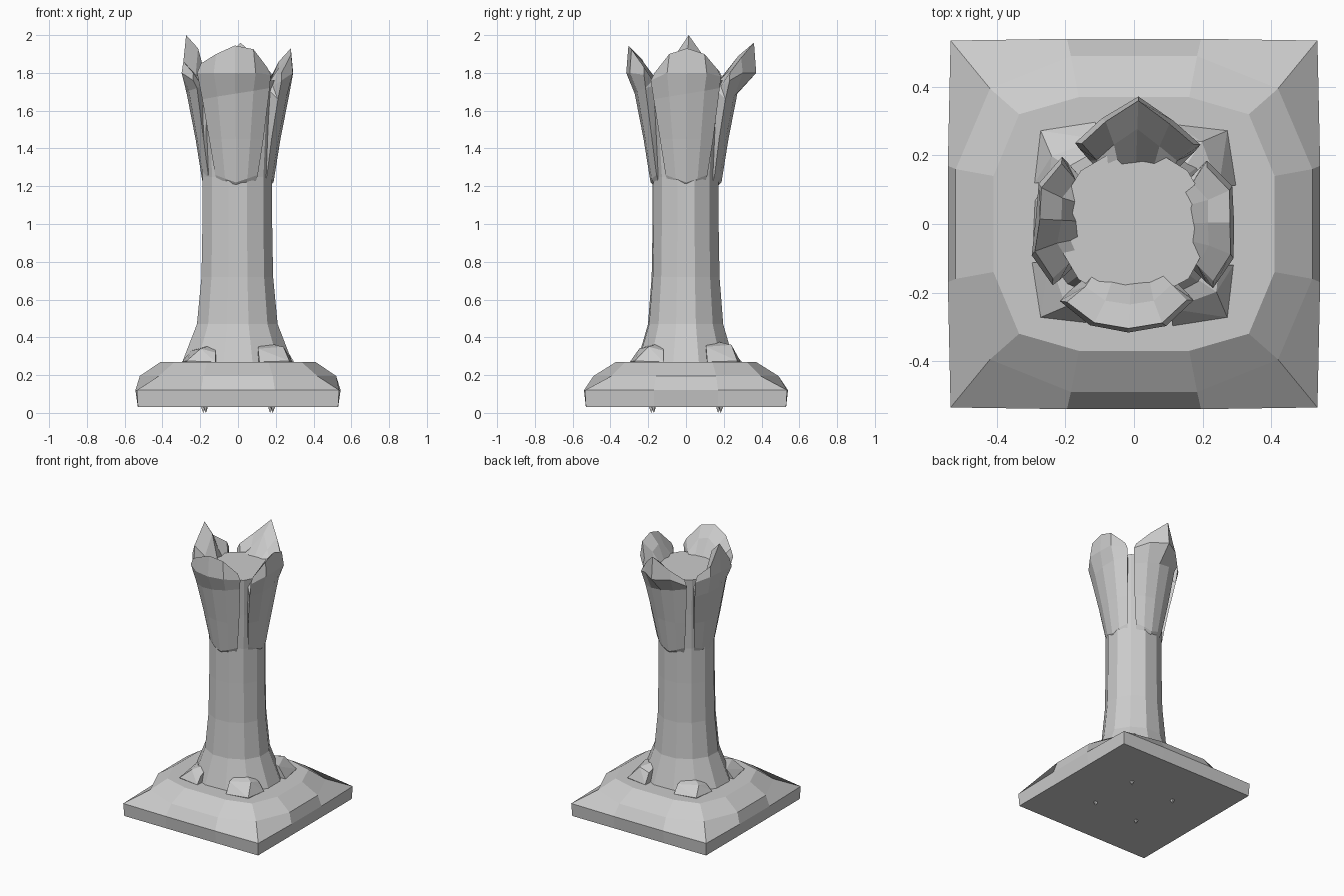
import bpy, bmesh, math, random
from mathutils import Vector

if "Cube" in bpy.data.objects:
    bpy.data.objects.remove(bpy.data.objects["Cube"])
random.seed(4)

def make(name, verts, faces):
    me = bpy.data.meshes.new(name)
    bm = bmesh.new()
    vs = [bm.verts.new(v) for v in verts]
    for f in faces:
        bm.faces.new([vs[i] for i in f])
    bmesh.ops.recalc_face_normals(bm, faces=bm.faces)
    bm.to_mesh(me)
    bm.free()
    ob = bpy.data.objects.new(name, me)
    bpy.context.collection.objects.link(ob)
    return ob

def loft(name, rings):
    """Closed rings of equal length, capped at both ends."""
    n = len(rings[0])
    verts = [p for r in rings for p in r]
    faces = [(k*n+i, k*n+(i+1) % n, (k+1)*n+(i+1) % n, (k+1)*n+i)
             for k in range(len(rings)-1) for i in range(n)]
    faces += [tuple(range(n)), tuple(range((len(rings)-1)*n, len(rings)*n))]
    return make(name, verts, faces)

# Plinth: square at the ground, rounding off to an uneven twelve-sided top
def plinth_ring(z, hx, hy, cx, cy, m):
    ring = []
    for sx, sy in ((1, -1), (1, 1), (-1, 1), (-1, -1)):
        corner = (sx*cx, sy*cy, z)
        side_x = (sx*hx, sy*m, z)
        side_y = (sx*m*1.15, sy*hy, z)
        ring += [side_y, corner, side_x] if sx*sy < 0 else [side_x, corner, side_y]
    return ring

loft("plinth", [
    plinth_ring(0.03, .53, .53, .53, .53, .17),
    plinth_ring(0.12, .543, .54, .535, .535, .17),
    plinth_ring(0.195, .52, .49, .42, .395, .16),
    plinth_ring(0.27, .41, .37, .335, .32, .14)])

# Trunk: twelve slightly irregular facets, flared at the foot
N = 12
wob = [random.uniform(-.006, .006) for _ in range(N)]
rings = []
for z, rx, ry in ((.2, .325, .29), (.27, .30, .265), (.47, .22, .205), (.72, .195, .185),
                  (1.0, .19, .18), (1.25, .19, .18), (1.5, .205, .20), (1.76, .225, .225)):
    rings.append([((rx+wob[i])*math.cos(math.tau*(i+.5)/N),
                   (ry+wob[i])*math.sin(math.tau*(i+.5)/N), z) for i in range(N)])
loft("trunk", rings)

# Petals: thick splayed splinters with jagged rims, split by narrow slits
def petal(name, angle, tops, radii, half):
    us = [-1, -.5, 0, .5, 1]
    def row(pairs, k):
        return [Vector((r*math.cos(a), r*math.sin(a), z)) for (r, z), a in
                zip(pairs, [math.radians(angle+u*half*k) for u in us])]
    rows = [row([(.165, 1.2)]*5, .85),
            row([(.188, 1.22 + .04*abs(u)) for u in us], .9),
            row([(.225, 1.45)]*5, .97),
            row([(.272, 1.69 + .03*u) for u in us], 1),
            row([(r+.012, min(1.8, t-.04)) for r, t in zip(radii, tops)], 1),
            row(list(zip(radii, tops)), .92),
            row([(r*.77, t-.07) for r, t in zip(radii, tops)], .85),
            row([(.165, 1.74)]*5, .9)]
    n, m = 5, len(rows)
    verts = [p for r in rows for p in r]
    faces = [(k*n+i, k*n+i+1, ((k+1) % m)*n+i+1, ((k+1) % m)*n+i)
             for k in range(m) for i in range(n-1)]
    faces += [tuple(k*n for k in range(m)), tuple(k*n+n-1 for k in range(m))]
    ob = make(name, verts, faces)
    bm = bmesh.new()
    bm.from_mesh(ob.data)
    bmesh.ops.triangulate(bm, faces=[f for f in bm.faces if len(f.verts) > 4])
    bm.to_mesh(ob.data)
    bm.free()

petal("front_petal", -93, [1.85, 1.90, 1.945, 1.925, 1.83], [.30, .31, .305, .30, .27], 41)
petal("right_petal", 1, [1.80, 1.90, 1.93, 1.90, 1.82], [.285, .295, .28, .295, .27], 40)
petal("back_petal", 88, [1.80, 1.88, 1.96, 1.86, 1.79], [.29, .31, .36, .31, .28], 38)
petal("left_petal", 177, [1.81, 1.87, 2.0, 1.86, 1.80], [.275, .29, .275, .30, .285], 40)

# Roots: angular shards at the four diagonals, pushed through the plinth
def root(name, sx, sy, h):
    d = Vector((sx, sy, 0)).normalized()
    s = Vector((-sy, sx, 0)).normalized()
    pts = [(.16, 0, h), (.25, -.10, h-.04), (.26, .09, h-.05), (.31, .03, h-.03),
           (.385, 0, .275), (.29, -.13, .27), (.29, .12, .27), (.25, .01, .0), (.15, 0, .2)]
    me = bpy.data.meshes.new(name)
    bm = bmesh.new()
    for r, t, z in pts:
        p = d*r + s*t
        bm.verts.new((p.x, p.y, z))
    res = bmesh.ops.convex_hull(bm, input=bm.verts)
    bmesh.ops.recalc_face_normals(bm, faces=bm.faces)
    bm.to_mesh(me)
    bm.free()
    bpy.context.collection.objects.link(bpy.data.objects.new(name, me))

root("front_right_root", 1, -1, .38)
root("back_right_root", 1, 1, .39)
root("back_left_root", -1, 1, .36)
root("front_left_root", -1, -1, .37)
